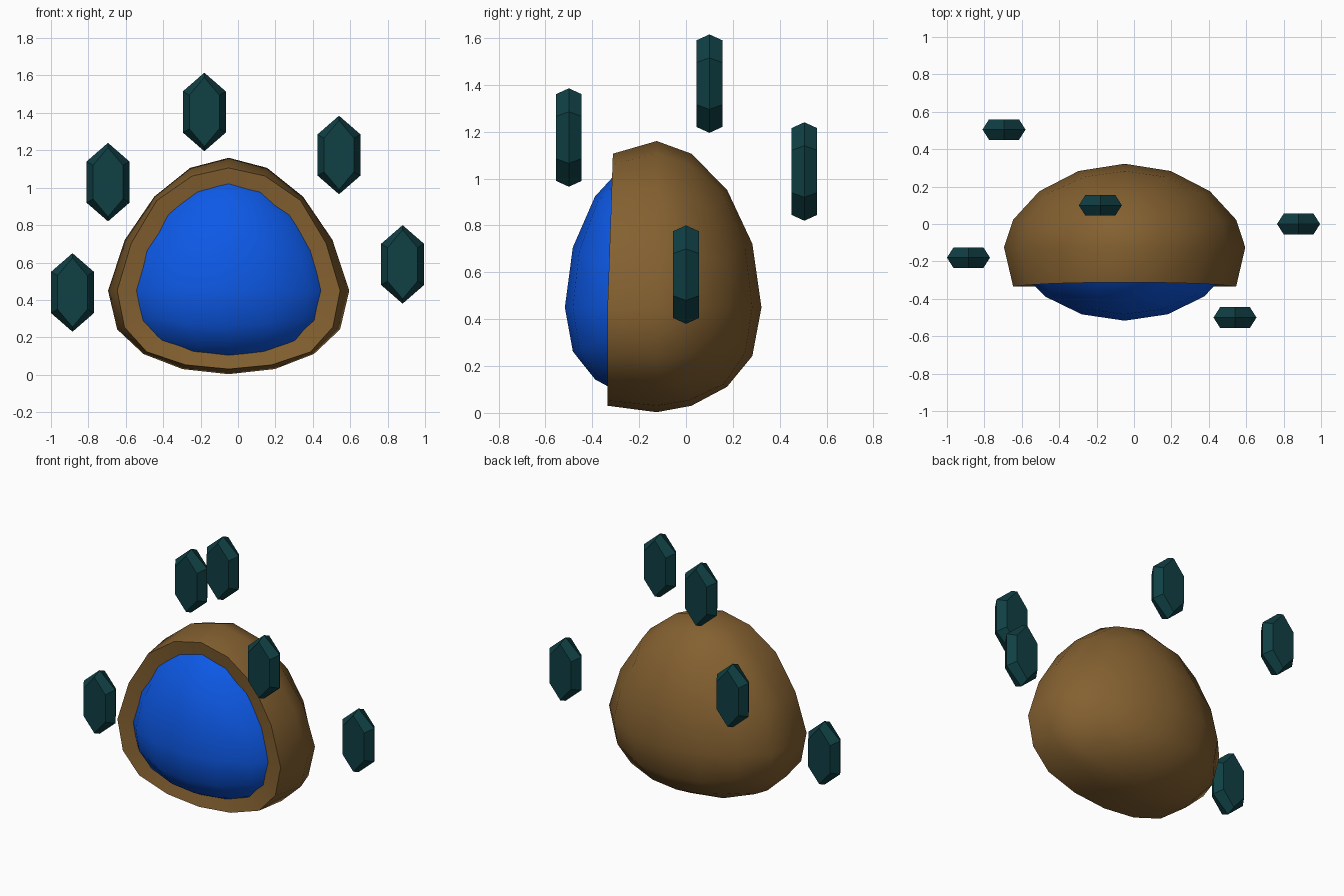
import bpy, bmesh, math
from mathutils import Vector

if "Cube" in bpy.data.objects:
    bpy.data.objects.remove(bpy.data.objects["Cube"], do_unlink=True)


def material(name, colour):
    m = bpy.data.materials.new(name)
    m.use_nodes = True
    m.diffuse_color = (*colour, 1)
    m.node_tree.nodes["Principled BSDF"].inputs["Base Color"].default_value = (*colour, 1)
    return m


brown = material("brown shell", (0.23, 0.118, 0.03))
blue = material("bright blue", (0.004, 0.1, 0.8))
teal = material("dark teal", (0.005, 0.05, 0.057))

CENTRE = Vector((-0.05, -0.125, 0.45))


def finish(name, bm, mat, smooth):
    bmesh.ops.recalc_face_normals(bm, faces=bm.faces)
    me = bpy.data.meshes.new(name)
    bm.to_mesh(me)
    bm.free()
    me.materials.append(mat)
    ob = bpy.data.objects.new(name, me)
    bpy.context.collection.objects.link(ob)
    if smooth:
        bpy.ops.object.select_all(action='DESELECT')
        ob.select_set(True)
        bpy.context.view_layer.objects.active = ob
        bpy.ops.object.shade_smooth_by_angle(angle=math.radians(40))
    return ob


def power(v, p):
    return math.copysign(abs(v) ** p, v)


def egg(d, rx, front, back, up, down):
    """Map a unit direction onto the egg, narrow above and blunt below."""
    x = d.x * rx * (1 - 0.18 * max(d.z, 0))
    y = power(d.y, 1.15) * (back if d.y > 0 else front)
    z = d.z * up if d.z > 0 else power(d.z, 0.8) * down
    return CENTRE + Vector((x, y, z))


def quad_sphere():
    """Cube with four by four faces per side, pushed out to a unit sphere."""
    bm = bmesh.new()
    bmesh.ops.create_cube(bm, size=2)
    bmesh.ops.subdivide_edges(bm, edges=bm.edges[:], cuts=3, use_grid_fill=True)
    for v in bm.verts:
        v.co = Vector([math.tan(c * math.pi / 4) for c in v.co]).normalized()
    return bm


# Outer shell: open at the front, with a rim turned in towards the core
bm = quad_sphere()
bmesh.ops.delete(bm, geom=[v for v in bm.verts if v.co.y < -0.45], context='VERTS')
for v in bm.verts:
    d = v.co.copy()
    v.co = egg(d, 0.645, 0.5, 0.447, 0.71, 0.447)
    if d.y < -0.2:
        v.co.y = -0.335 + 0.025 * max(d.z, 0)
rim = [e for e in bm.edges if e.is_boundary]
new = bmesh.ops.extrude_edge_only(bm, edges=rim)["geom"]
for v in [g for g in new if isinstance(g, bmesh.types.BMVert)]:
    v.co.x = CENTRE.x + (v.co.x - CENTRE.x) * 0.8
    v.co.z = CENTRE.z + (v.co.z - CENTRE.z) * 0.8
    v.co.y += 0.02
finish("shell", bm, brown, True)

# Rounded core bulging from the shell opening
bm = quad_sphere()
for v in bm.verts:
    v.co = egg(v.co.copy(), 0.6, 0.392, 0.36, 0.67, 0.405)
finish("core", bm, blue, True)


# Floating crystals: hexagonal plates with bevelled edges
def crystal(name, pos):
    bm = bmesh.new()
    rings = []
    for y, w, tip, shoulder in ((-0.055, 0.08, 0.185, 0.09),
                                (0, 0.115, 0.21, 0.11),
                                (0.055, 0.08, 0.185, 0.09)):
        outline = [(0, tip), (w, shoulder), (w, -shoulder),
                   (0, -tip), (-w, -shoulder), (-w, shoulder)]
        rings.append([bm.verts.new((x, y, z)) for x, z in outline])
    for a, b in zip(rings, rings[1:]):
        for i in range(6):
            j = (i + 1) % 6
            bm.faces.new((a[i], a[j], b[j], b[i]))
    bm.faces.new(rings[0])
    bm.faces.new(rings[-1])
    finish(name, bm, teal, False).location = pos


crystal("top_crystal", (-0.18, 0.1, 1.405))
crystal("upper_right_crystal", (-0.695, 0.505, 1.03))
crystal("upper_left_crystal", (0.54, -0.5, 1.175))
crystal("lower_right_crystal", (-0.885, -0.18, 0.44))
crystal("lower_left_crystal", (0.88, 0, 0.59))
